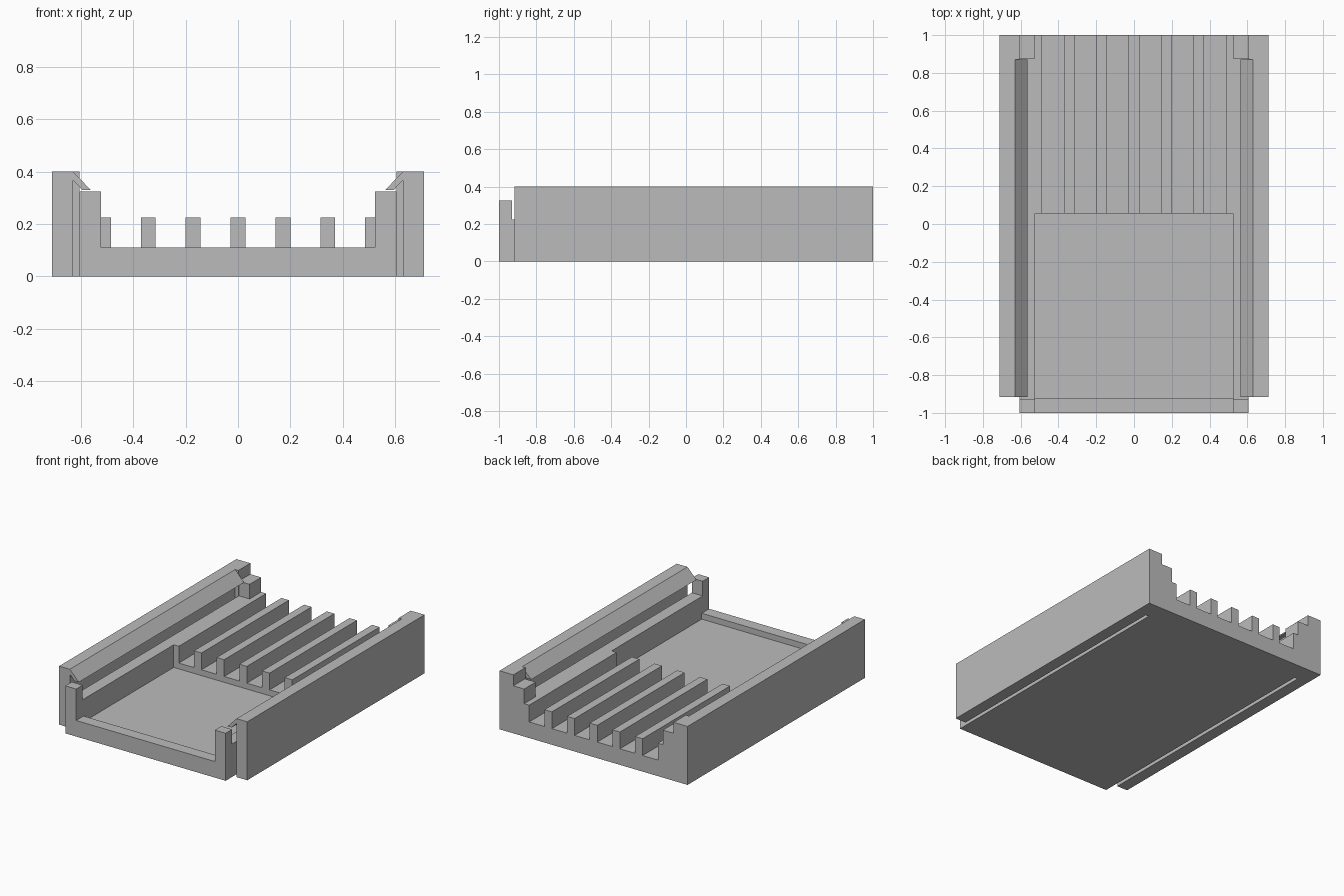
import bpy
import bmesh

cube = bpy.data.objects.get("Cube")
if cube:
    bpy.data.objects.remove(cube, do_unlink=True)

grey = bpy.data.materials.new("plain grey")
grey.use_nodes = True
colour = (0.5, 0.5, 0.5, 1)
grey.diffuse_color = colour
grey.node_tree.nodes["Principled BSDF"].inputs["Base Color"].default_value = colour


def extrude(name, profile, y0, y1, mirrored=False):
    """Extrude an (x, z) outline from y0 to y1, optionally mirrored across x."""
    bm = bmesh.new()
    face = bm.faces.new([bm.verts.new((x, y0, z)) for x, z in profile])
    result = bmesh.ops.extrude_face_region(bm, geom=[face])
    moved = [v for v in result["geom"] if isinstance(v, bmesh.types.BMVert)]
    bmesh.ops.translate(bm, verts=moved, vec=(0, y1 - y0, 0))
    bmesh.ops.recalc_face_normals(bm, faces=bm.faces)
    mesh = bpy.data.meshes.new(name)
    bm.to_mesh(mesh)
    bm.free()
    mesh.materials.append(grey)
    obj = bpy.data.objects.new(name, mesh)
    bpy.context.collection.objects.link(obj)
    if mirrored:
        obj.modifiers.new("Mirror", "MIRROR").use_mirror_merge = False
    return obj


def box(name, x0, x1, y0, y1, z0, z1, mirrored=False):
    outline = [(x0, z0), (x1, z0), (x1, z1), (x0, z1)]
    return extrude(name, outline, y0, y1, mirrored)


# Main dimensions
INNER, WALL, RAIL, OUTER = 0.525, 0.607, 0.631, 0.712
FLOOR, DECK, RIB, POST, TOP = 0.07, 0.11, 0.225, 0.325, 0.40
FRONT, BACK, RAIL_FRONT, SLOT_END = -1, 1, -0.917, 0.87

# Tray floor and front lip
box("tray_floor", -WALL, WALL, FRONT, BACK, 0, FLOOR)
box("front_lip", -INNER, INNER, FRONT, -0.92, FLOOR, DECK)

# Raised rear deck with comb-shaped ribs
pitch, half = 0.1717, 0.0285
comb = [(INNER, FLOOR), (-INNER, FLOOR)]
for i in range(-3, 4):
    left = max(i * pitch - half, -INNER)
    right = min(i * pitch + half, INNER)
    if i > -3:
        comb.append((left, DECK))
    comb += [(left, RIB), (right, RIB)]
    if i < 3:
        comb.append((right, DECK))
extrude("ribbed_deck", comb, 0.055, BACK)

# Side walls and corner posts
box("side_wall", INNER, WALL, -0.93, 0.875, FLOOR, RIB, True)
box("front_post", INNER, WALL, FRONT, -0.93, FLOOR, POST, True)
box("rear_post", INNER, WALL, 0.875, BACK, FLOOR, POST, True)

# Outer rails, joined to the tray only at the back
box("outer_rail", RAIL, OUTER, RAIL_FRONT, BACK, 0, TOP, True)
box("rear_bridge", WALL, RAIL, SLOT_END, BACK, 0, TOP, True)

# Snap hooks leaning inward from the rail tops
hook = [(RAIL, TOP), (0.563, 0.33), (0.595, 0.33), (RAIL, 0.367)]
extrude("snap_hook", hook, RAIL_FRONT, SLOT_END, True)
